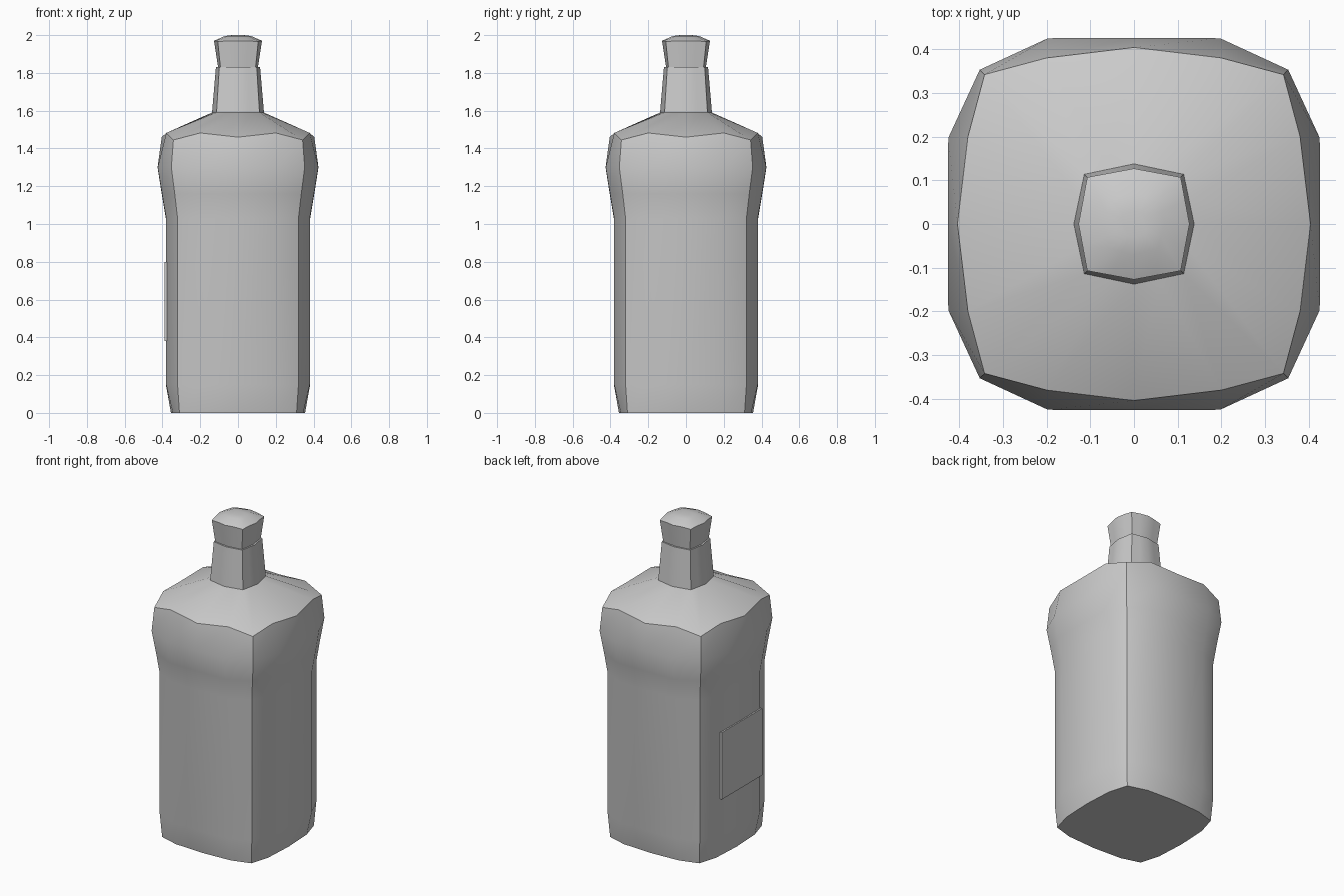
import bpy, math

if "Cube" in bpy.data.objects:
    bpy.data.objects.remove(bpy.data.objects["Cube"])

def ring(z, mid, corner, quarter=None, qz=0.0, cz=0.0):
    """16-point rounded square: side middle, quarter point and corner, repeated four times."""
    qa, qb = quarter or ((mid + corner) / 2, corner / 2)
    side = [(mid, 0, z), (qa, qb, z + qz), (corner, corner, z + cz), (qb, qa, z + qz)]
    pts = []
    for k in range(4):
        c, s = round(math.cos(k * math.pi / 2)), round(math.sin(k * math.pi / 2))
        pts += [(x * c - y * s, x * s + y * c, h) for x, y, h in side]
    return pts

def loft(name, rings):
    """Skin a stack of rings and close both ends."""
    n = len(rings[0])
    verts = [p for r in rings for p in r]
    faces = [tuple(reversed(range(n)))]
    for i in range(len(rings) - 1):
        for j in range(n):
            a, b = i * n + j, i * n + (j + 1) % n
            faces.append((a, b, b + n, a + n))
    faces.append(tuple(range(len(verts) - n, len(verts))))
    return add_mesh(name, verts, faces)

def add_mesh(name, verts, faces):
    mesh = bpy.data.meshes.new(name)
    mesh.from_pydata(verts, [], faces)
    mesh.update()
    ob = bpy.data.objects.new(name, mesh)
    bpy.context.collection.objects.link(ob)
    bpy.ops.object.select_all(action='DESELECT')
    ob.select_set(True)
    bpy.context.view_layer.objects.active = ob
    bpy.ops.object.shade_smooth_by_angle(angle=math.radians(32))
    return ob

# Square body with waist, bulging shoulder and sloped top
loft("bottle_body", [
    ring(0.0, 0.355, 0.31, (0.345, 0.19)),
    ring(0.15, 0.382, 0.32, (0.38, 0.19)),
    ring(1.03, 0.382, 0.32, (0.38, 0.19)),
    ring(1.16, 0.404, 0.335, (0.402, 0.195)),
    ring(1.30, 0.426, 0.353, (0.425, 0.197)),
    ring(1.46, 0.404, 0.342, (0.38, 0.20), 0.022, -0.015),
    ring(1.59, 0.138, 0.114),
])

# Tapered neck
loft("bottle_neck", [ring(1.585, 0.138, 0.114), ring(1.83, 0.117, 0.099)])

# Flared stopper with a slightly domed top
loft("stopper", [
    ring(1.82, 0.104, 0.092),
    ring(1.97, 0.127, 0.107, cz=-0.005),
    ring(1.995, 0.07, 0.055),
    ring(2.0, 0.03, 0.025),
])

# Thin label panel on the left side
xo, xi, w, z0, z1 = -0.39, -0.375, 0.2, 0.38, 0.80
outline = [(-w, z0), (-w, z1), (w, z1), (w, z0)]
add_mesh("side_label",
         [(xo, y, z) for y, z in outline] + [(xi, y, z) for y, z in outline],
         [(3, 2, 1, 0), (4, 5, 6, 7)] +
         [(i, (i + 1) % 4, (i + 1) % 4 + 4, i + 4) for i in range(4)])
